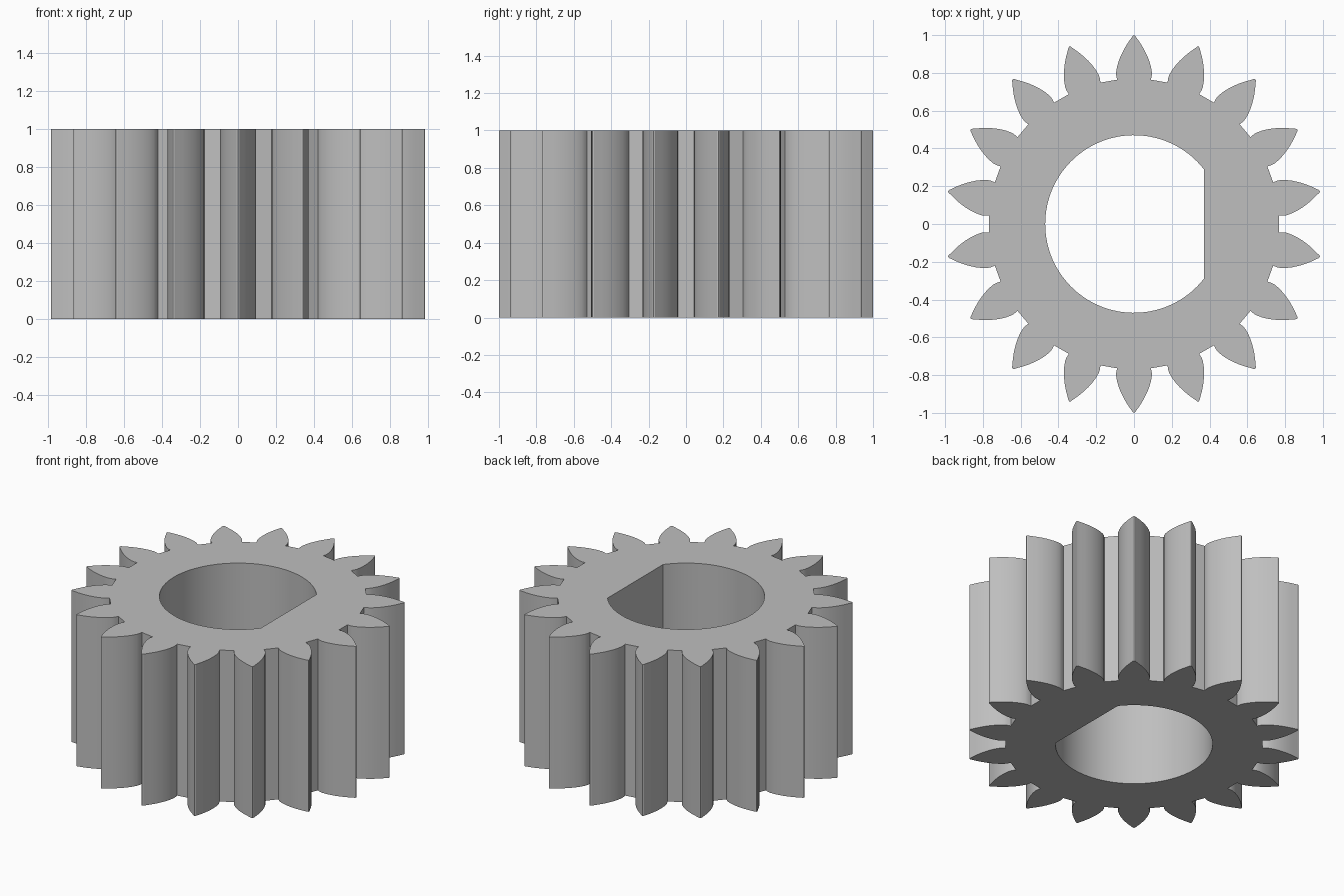
import bpy, bmesh
from math import sin, cos, pi, radians, acos

if "Cube" in bpy.data.objects:
    bpy.data.objects.remove(bpy.data.objects["Cube"])

TEETH, HEIGHT = 18, 1.0
ROOT_R, BORE_R, FLAT_X = 0.768, 0.47, 0.37

# Half of one tooth, from the root to the tip: (half width, radius)
FLANK = [(0.089, 0.764), (0.094, 0.785), (0.0945, 0.805), (0.089, 0.835), (0.080, 0.865),
         (0.068, 0.895), (0.053, 0.925), (0.035, 0.955), (0.014, 0.985), (0.007, 0.996)]
TOOTH = [(-w, r) for w, r in FLANK] + [(0, 1)] + [(w, r) for w, r in reversed(FLANK)]


def gear_outline():
    points = []
    for i in range(TEETH):
        a = 2 * pi * i / TEETH
        points += [(w * cos(a) + r * sin(a), r * cos(a) - w * sin(a)) for w, r in TOOTH]
        mid = a + pi / TEETH
        points += [(ROOT_R * sin(mid + d), ROOT_R * cos(mid + d))
                   for d in (radians(-1), radians(1))]
    return points


def bore_outline(steps=96):
    # Round hole closed by one straight chord
    start = acos(FLAT_X / BORE_R)
    span = 2 * pi - 2 * start
    return [(BORE_R * cos(start + span * i / steps), BORE_R * sin(start + span * i / steps))
            for i in range(steps + 1)]


def add_loop(bm, points):
    verts = [bm.verts.new((x, y, 0)) for x, y in points]
    return [bm.edges.new((v, verts[(i + 1) % len(verts)])) for i, v in enumerate(verts)]


# Gear body: filled profile extruded upward
bm = bmesh.new()
edges = add_loop(bm, gear_outline()) + add_loop(bm, bore_outline())
bmesh.ops.triangle_fill(bm, edges=edges, use_beauty=True, use_dissolve=False)
result = bmesh.ops.extrude_face_region(bm, geom=bm.faces[:], use_keep_orig=True)
top = [g for g in result["geom"] if isinstance(g, bmesh.types.BMVert)]
bmesh.ops.translate(bm, verts=top, vec=(0, 0, HEIGHT))
bmesh.ops.recalc_face_normals(bm, faces=bm.faces[:])
mesh = bpy.data.meshes.new("gear_body")
bm.to_mesh(mesh)
bm.free()
gear = bpy.data.objects.new("gear_body", mesh)
bpy.context.collection.objects.link(gear)

# Plain grey material
grey = bpy.data.materials.new("grey metal")
grey.use_nodes = True
colour = (0.52, 0.52, 0.52, 1)
grey.diffuse_color = colour
grey.node_tree.nodes["Principled BSDF"].inputs["Base Color"].default_value = colour
mesh.materials.append(grey)

# Smooth flanks and bore, sharp rims
bpy.ops.object.select_all(action="DESELECT")
gear.select_set(True)
bpy.context.view_layer.objects.active = gear
bpy.ops.object.shade_smooth_by_angle(angle=radians(25))
